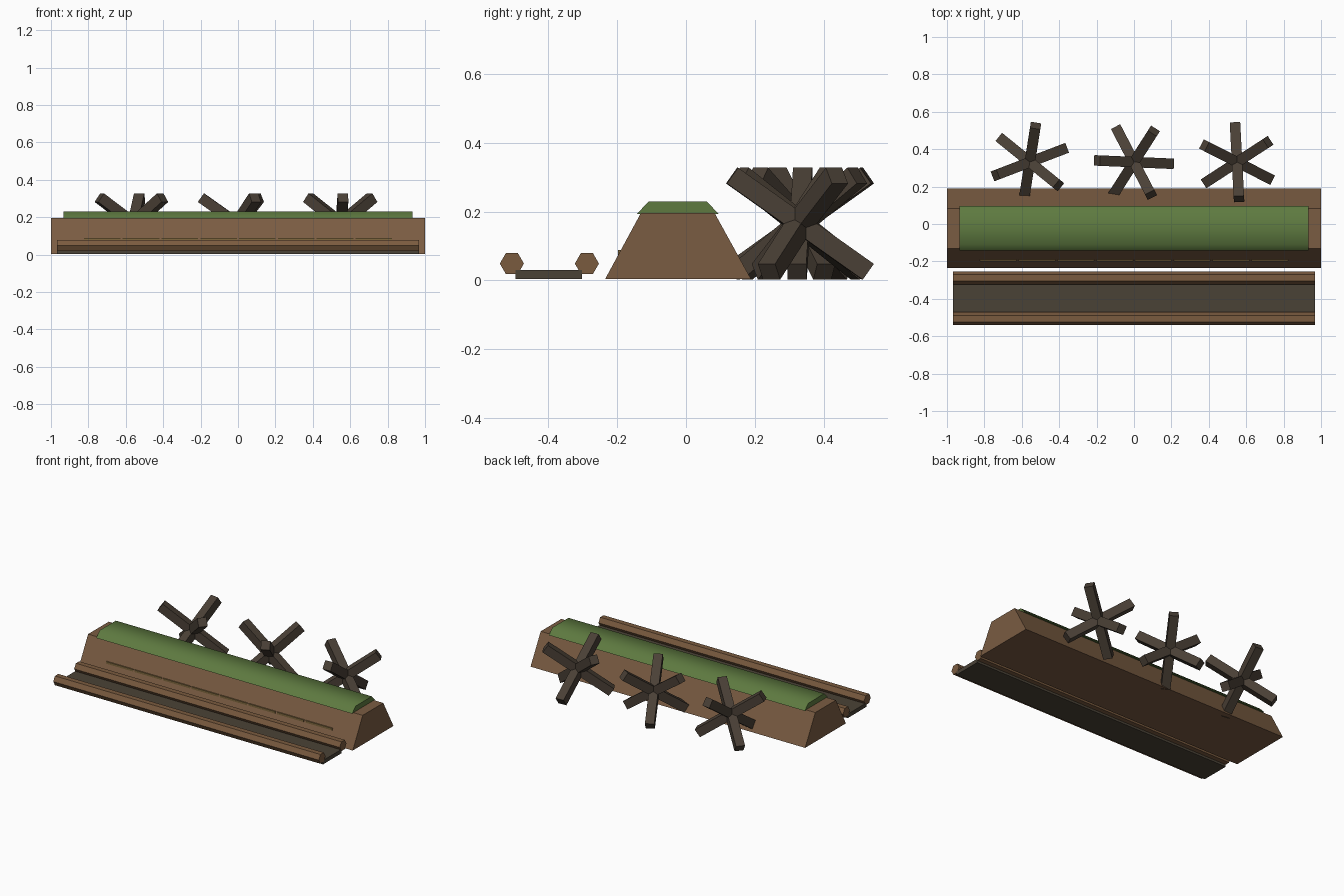
import bpy, bmesh, math
from mathutils import Matrix, Vector

if "Cube" in bpy.data.objects:
    bpy.data.objects.remove(bpy.data.objects["Cube"])


def material(name, hex_code):
    lin = []
    for i in (0, 2, 4):
        c = int(hex_code[i:i + 2], 16) / 255
        lin.append(c / 12.92 if c <= 0.04045 else ((c + 0.055) / 1.055) ** 2.4)
    m = bpy.data.materials.new(name)
    m.diffuse_color = (*lin, 1)
    m.use_nodes = True
    m.node_tree.nodes["Principled BSDF"].inputs["Base Color"].default_value = m.diffuse_color
    return m


earth = material("earth_brown", "7A5C42")
timber = material("timber_brown", "7A5B3F")
grass = material("grass_green", "5E7A40")
iron = material("dark_iron", "4A4036")
mud = material("dark_mud", "4A4236")
plank = material("pale_plank", "80683F")


def finish(bm, name, mat):
    bmesh.ops.recalc_face_normals(bm, faces=bm.faces)
    me = bpy.data.meshes.new(name)
    bm.to_mesh(me)
    bm.free()
    me.materials.append(mat)
    ob = bpy.data.objects.new(name, me)
    bpy.context.collection.objects.link(ob)
    return ob


def extrude_x(name, profile, half_len, mat, x=0.0):
    """Closed (y, z) profile swept along x."""
    bm = bmesh.new()
    face = bm.faces.new([bm.verts.new((x - half_len, y, z)) for y, z in profile])
    ext = bmesh.ops.extrude_face_region(bm, geom=[face])["geom"]
    bmesh.ops.translate(bm, vec=(2 * half_len, 0, 0),
                        verts=[v for v in ext if isinstance(v, bmesh.types.BMVert)])
    return finish(bm, name, mat)


def rect(y0, y1, z0, z1):
    return [(y0, z0), (y1, z0), (y1, z1), (y0, z1)]


# earth bank
extrude_x("earth_bank", [(-0.235, 0.004), (0.189, 0.004), (0.083, 0.196), (-0.131, 0.196)], 1.0, earth)

# grass cap, smooth across its long edges
cap = extrude_x("grass_cap", [(-0.143, 0.193), (0.095, 0.193), (0.06, 0.23), (-0.108, 0.23)], 0.932, grass)
bpy.context.view_layer.objects.active = cap
cap.select_set(True)
bpy.ops.object.shade_smooth_by_angle(angle=math.radians(60))
cap.select_set(False)

# row of boards set into the front of the bank
for i in range(8):
    extrude_x(f"bank_board_{i + 1}", rect(-0.197, -0.175, 0.03, 0.088), 0.098, plank, (i - 3.5) * 0.2075)

# ditch floor and its two edging logs
extrude_x("ditch_floor", rect(-0.496, -0.302, 0.004, 0.03), 0.967, mud)
for name, y in (("front_log", -0.506), ("rear_log", -0.288)):
    hexagon = [(y + 0.035 * math.cos(k * math.pi / 3), 0.049 + 0.035 * math.sin(k * math.pi / 3))
               for k in range(6)]
    extrude_x(name, hexagon, 0.967, timber)

# anti-vehicle obstacles: three tilted square beams each
TILT = math.asin(1 / math.sqrt(3))
for i, (x, spin) in enumerate(((-0.557, 81), (0.0, 57.5), (0.551, 33))):
    bm = bmesh.new()
    for k in range(3):
        m = (Matrix.Translation((x, 0.331, 0.165))
             @ Matrix.Rotation(math.radians(spin + 120 * k), 4, 'Z')
             @ Matrix.Rotation(-TILT, 4, 'Y')
             @ Matrix.Diagonal((0.484, 0.056, 0.056, 1)))
        bmesh.ops.create_cube(bm, size=1, matrix=m)
    finish(bm, f"crossed_beam_obstacle_{i + 1}", iron)
